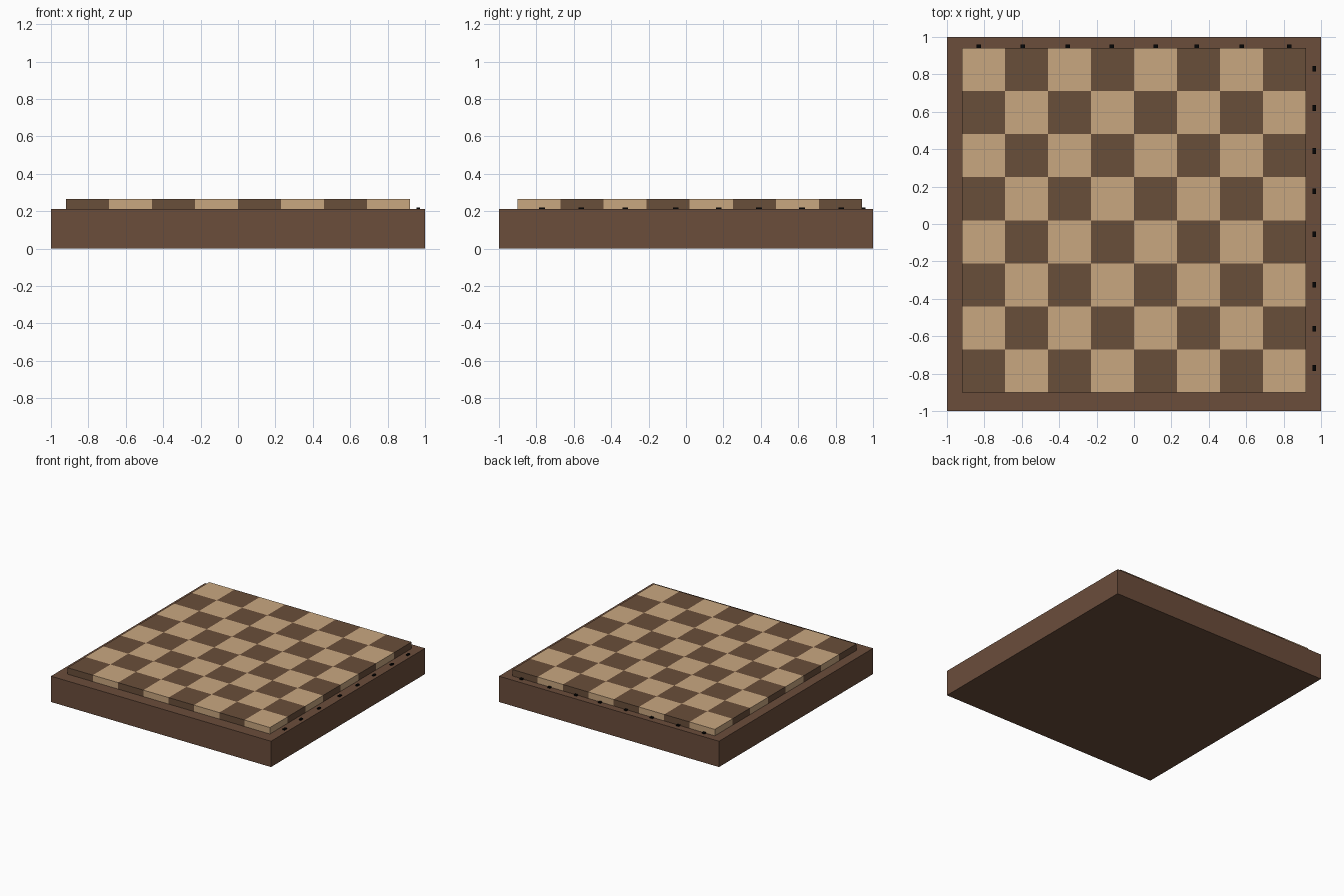
import bpy, bmesh, math
from mathutils import Matrix, Vector

if "Cube" in bpy.data.objects:
    bpy.data.objects.remove(bpy.data.objects["Cube"])


def srgb(r, g, b):
    lin = [(c / 255 / 12.92 if c < 11 else ((c / 255 + 0.055) / 1.055) ** 2.4) for c in (r, g, b)]
    return (*lin, 1.0)


def material(name, rgb):
    mat = bpy.data.materials.new(name)
    mat.diffuse_color = srgb(*rgb)
    mat.use_nodes = True
    mat.node_tree.nodes["Principled BSDF"].inputs["Base Color"].default_value = mat.diffuse_color
    return mat


FRAME = material("frame_brown", (107, 77, 59))
DARK = material("dark_wood", (105, 78, 58))
LIGHT = material("light_wood", (201, 167, 128))
BLACK = material("black", (5, 5, 5))


def finish(name, bm, mats):
    bmesh.ops.recalc_face_normals(bm, faces=bm.faces[:])
    mesh = bpy.data.meshes.new(name)
    bm.to_mesh(mesh)
    bm.free()
    for mat in mats:
        mesh.materials.append(mat)
    obj = bpy.data.objects.new(name, mesh)
    bpy.context.collection.objects.link(obj)
    return obj


def add_box(bm, centre, size):
    bmesh.ops.create_cube(bm, size=1.0,
                          matrix=Matrix.Translation(centre) @ Matrix.Diagonal((*size, 1)))


BASE_TOP, BOARD_TOP = 0.212, 0.265
CELL, HALF, BOARD_Y = 0.23, 0.92, 0.02

# Base block
bm = bmesh.new()
add_box(bm, (0, 0, BASE_TOP / 2), (2, 2, BASE_TOP))
finish("base", bm, [FRAME])

# Raised playing field: 8 x 8 grid extruded into a slab, set slightly to the back
bm = bmesh.new()
bmesh.ops.create_grid(bm, x_segments=8, y_segments=8, size=HALF,
                      matrix=Matrix.Translation((0, BOARD_Y, BASE_TOP)))
ret = bmesh.ops.extrude_face_region(bm, geom=bm.faces[:], use_keep_orig=True)
top_verts = [v for v in ret["geom"] if isinstance(v, bmesh.types.BMVert)]
bmesh.ops.translate(bm, verts=top_verts, vec=Vector((0, 0, BOARD_TOP - BASE_TOP)))
# Checker rule: side faces take the colour of the square they border
for f in bm.faces:
    c = f.calc_center_median()
    col = math.floor((c.x * 0.99 + HALF) / CELL)
    row = math.floor(((c.y - BOARD_Y) * 0.99 + HALF) / CELL)
    f.material_index = (col + row) % 2
finish("playing_squares", bm, [DARK, LIGHT])

# Small plain marker plates along the back and right rims, one per row and column
bm = bmesh.new()
for x in (-0.83, -0.595, -0.355, -0.12, 0.115, 0.335, 0.575, 0.83):
    add_box(bm, (x, 0.951, BASE_TOP + 0.0045), (0.024, 0.02, 0.009))
finish("column_markers", bm, [BLACK])

bm = bmesh.new()
for y in (0.83, 0.62, 0.39, 0.175, -0.055, -0.325, -0.56, -0.77):
    add_box(bm, (0.964, y, BASE_TOP + 0.0045), (0.018, 0.03, 0.009))
finish("row_markers", bm, [BLACK])
